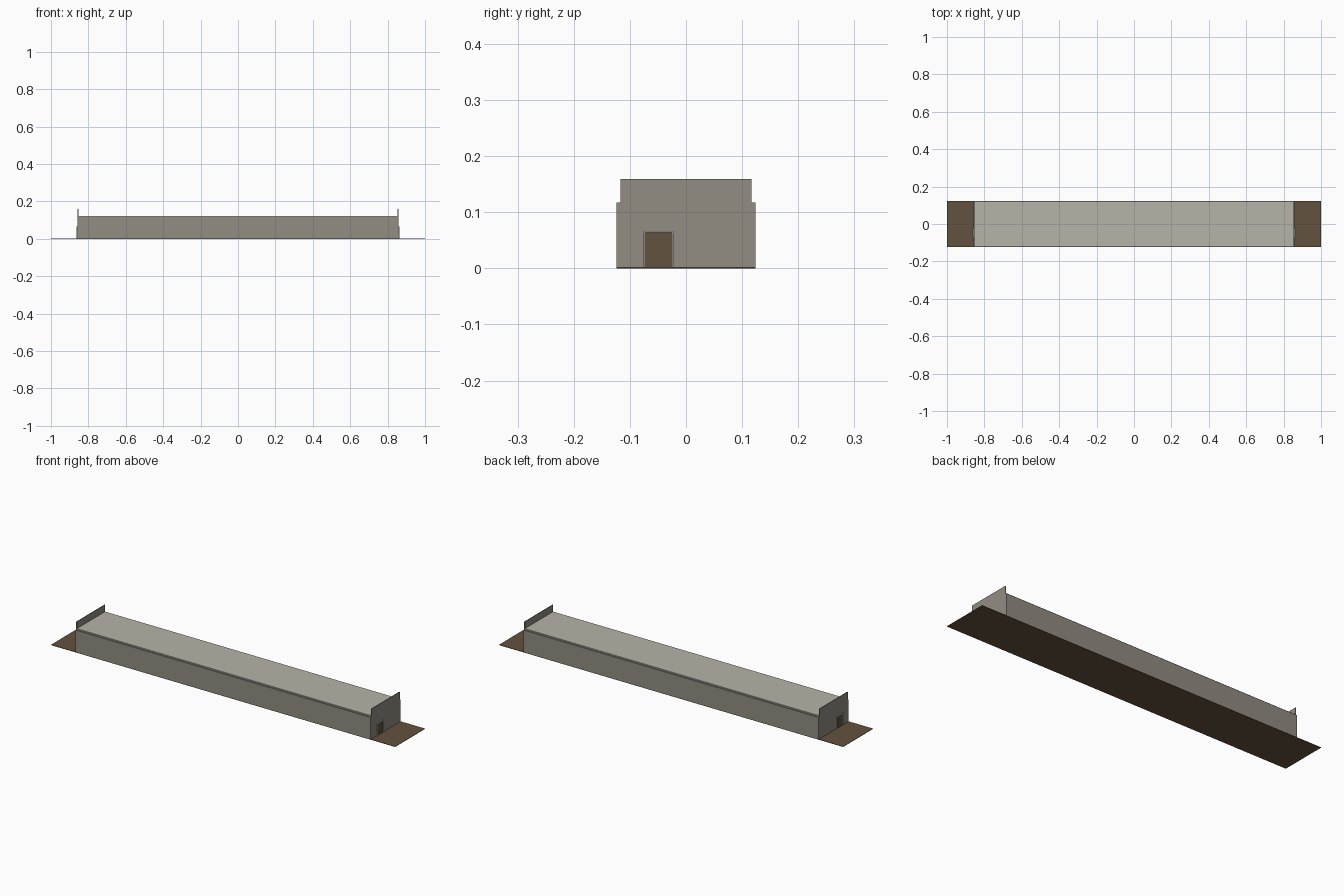
import bpy
import bmesh

if "Cube" in bpy.data.objects:
    bpy.data.objects.remove(bpy.data.objects["Cube"], do_unlink=True)


def material(name, rgb):
    """Flat material from 0-255 display colour, stored as linear values."""
    lin = [((c / 255 + 0.055) / 1.055) ** 2.4 for c in rgb] + [1.0]
    m = bpy.data.materials.new(name)
    m.use_nodes = True
    m.diffuse_color = lin
    bsdf = m.node_tree.nodes["Principled BSDF"]
    bsdf.inputs["Base Color"].default_value = lin
    bsdf.inputs["Roughness"].default_value = 0.9
    return m


WALL = material("wall_grey", (146, 140, 130))
ROOF = material("roof_light_grey", (183, 179, 169))
EARTH = material("earth_brown", (100, 82, 62))
TRIM = material("trim_pale_grey", (200, 196, 186))


def extrude_x(name, outline, x0, x1, mat):
    """Solid made by sweeping a (y, z) outline from x0 to x1."""
    bm = bmesh.new()
    face = bm.faces.new([bm.verts.new((x0, y, z)) for y, z in outline])
    ext = bmesh.ops.extrude_face_region(bm, geom=[face])
    moved = [g for g in ext["geom"] if isinstance(g, bmesh.types.BMVert)]
    bmesh.ops.translate(bm, verts=moved, vec=(x1 - x0, 0, 0))
    bmesh.ops.recalc_face_normals(bm, faces=bm.faces)
    mesh = bpy.data.meshes.new(name)
    bm.to_mesh(mesh)
    bm.free()
    mesh.materials.append(mat)
    obj = bpy.data.objects.new(name, mesh)
    bpy.context.collection.objects.link(obj)
    return obj


def rect(y0, y1, z0, z1):
    return [(y0, z0), (y1, z0), (y1, z1), (y0, z1)]


HALF_Y, ROOF_Y = 0.124, 0.117     # wall and roof half widths
END = 0.858                       # outer face of the end walls
BASE, EAVE, ROOF_TOP, PARAPET = 0.002, 0.117, 0.123, 0.159
DOOR_L, DOOR_R, DOOR_TOP = -0.073, -0.025, 0.064

# Ground strip, long hall and the slightly narrower roof slab
extrude_x("ground", rect(-HALF_Y, HALF_Y, 0, BASE), -1, 1, EARTH)
extrude_x("hall_walls", rect(-HALF_Y, HALF_Y, BASE, EAVE), -END + 0.004, END - 0.004, WALL)
extrude_x("roof", rect(-ROOF_Y, ROOF_Y, EAVE, ROOF_TOP), -END + 0.004, END - 0.004, ROOF)

# Stepped end wall rising above the roof
gable = [(-HALF_Y, BASE), (HALF_Y, BASE), (HALF_Y, EAVE), (ROOF_Y, EAVE),
         (ROOF_Y, PARAPET), (-ROOF_Y, PARAPET), (-ROOF_Y, EAVE), (-HALF_Y, EAVE)]

# Thin surround, open at the bottom
t = 0.0025
surround = [(DOOR_L - t, BASE), (DOOR_L, BASE), (DOOR_L, DOOR_TOP),
            (DOOR_R, DOOR_TOP), (DOOR_R, BASE), (DOOR_R + t, BASE),
            (DOOR_R + t, DOOR_TOP + t), (DOOR_L - t, DOOR_TOP + t)]

# The same end wall and door at both ends
for side, s in (("left", 1), ("right", -1)):
    extrude_x(f"{side}_end_wall", gable, s * (END - 0.004), s * END, WALL)
    extrude_x(f"{side}_door", rect(DOOR_L, DOOR_R, BASE, DOOR_TOP),
              s * END, s * (END + 0.001), EARTH)
    extrude_x(f"{side}_door_frame", surround, s * END, s * (END + 0.006), TRIM)
